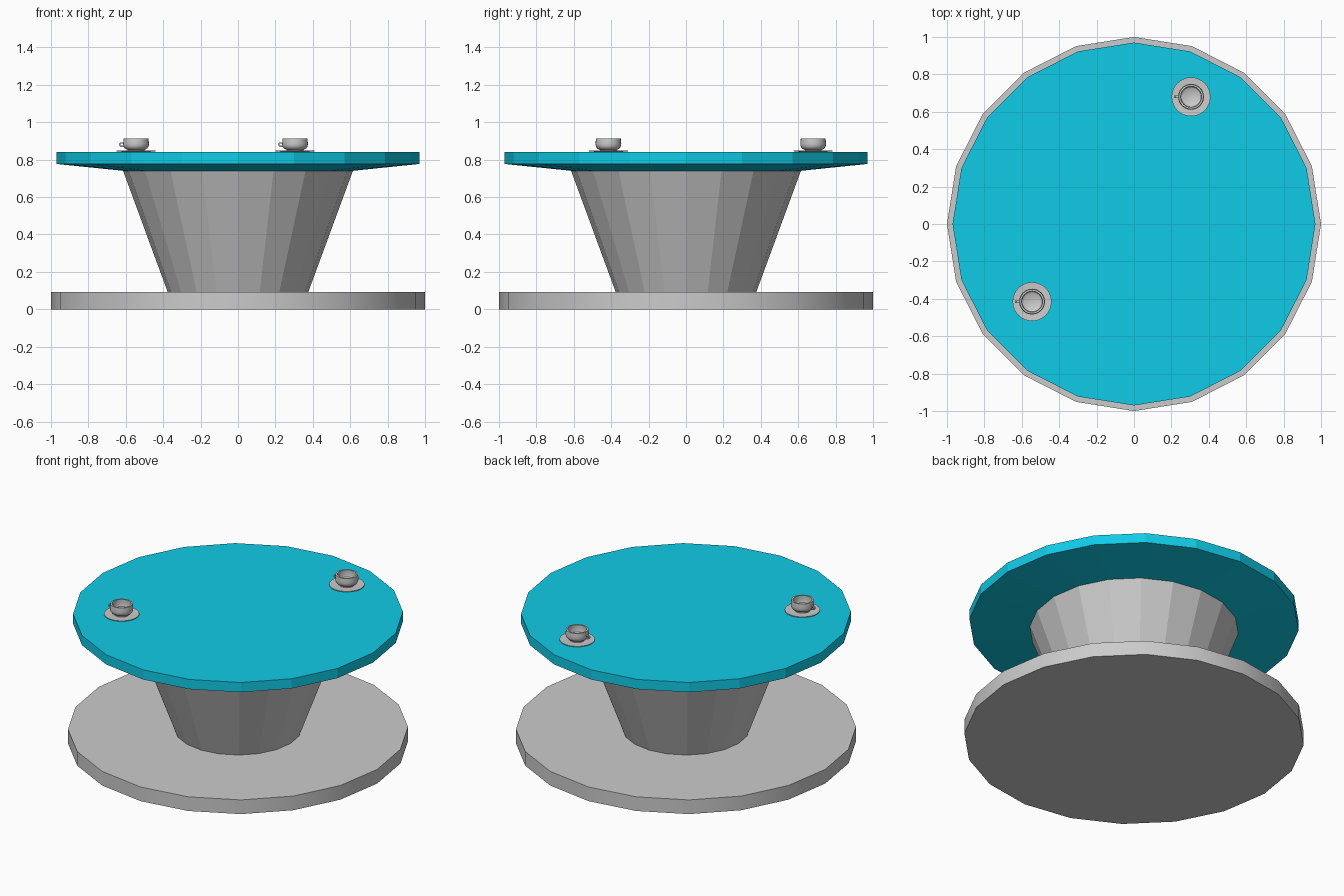
import bpy, bmesh
from math import cos, sin, pi, radians

if "Cube" in bpy.data.objects:
    bpy.data.objects.remove(bpy.data.objects["Cube"])

def make_object(name, bm, mat=None, smooth=None):
    bmesh.ops.recalc_face_normals(bm, faces=bm.faces)
    mesh = bpy.data.meshes.new(name)
    bm.to_mesh(mesh)
    bm.free()
    ob = bpy.data.objects.new(name, mesh)
    bpy.context.collection.objects.link(ob)
    if mat:
        mesh.materials.append(mat)
    if smooth:
        bpy.ops.object.select_all(action='DESELECT')
        ob.select_set(True)
        bpy.context.view_layer.objects.active = ob
        bpy.ops.object.shade_smooth_by_angle(angle=radians(smooth))
    return ob

def lathe(name, profile, sides, mat=None, smooth=None):
    """Revolve (radius, z) points about z and cap both ends."""
    bm = bmesh.new()
    rings = [[bm.verts.new((r * cos(2 * pi * i / sides), r * sin(2 * pi * i / sides), z))
              for i in range(sides)] for r, z in profile]
    for a, b in zip(rings, rings[1:]):
        for i in range(sides):
            j = (i + 1) % sides
            bm.faces.new((a[i], a[j], b[j], b[i]))
    bm.faces.new(rings[0][::-1])
    bm.faces.new(rings[-1])
    return make_object(name, bm, mat, smooth)

def sweep_handle(name):
    """Square-section C loop on the -x side of the cup."""
    bm = bmesh.new()
    path = [(-0.055, 0.893), (-0.083, 0.893), (-0.09, 0.886),
            (-0.09, 0.876), (-0.083, 0.869), (-0.055, 0.869)]
    inner = [(-0.055, 0.887), (-0.081, 0.887), (-0.084, 0.884),
             (-0.084, 0.878), (-0.081, 0.875), (-0.055, 0.875)]
    rings = []
    for (xo, zo), (xi, zi) in zip(path, inner):
        rings.append([bm.verts.new(p) for p in
                      ((xo, -0.007, zo), (xo, 0.007, zo), (xi, 0.007, zi), (xi, -0.007, zi))])
    for a, b in zip(rings, rings[1:]):
        for i in range(4):
            j = (i + 1) % 4
            bm.faces.new((a[i], a[j], b[j], b[i]))
    bm.faces.new(rings[0])
    bm.faces.new(rings[-1])
    return make_object(name, bm)

teal = bpy.data.materials.new("teal")
teal.diffuse_color = (0.005, 0.6, 0.8, 1)
teal.use_nodes = True
teal.node_tree.nodes["Principled BSDF"].inputs["Base Color"].default_value = teal.diffuse_color

# Base disc, flared pedestal and table top
lathe("base", [(1.0, 0), (1.0, 0.092)], 20, smooth=30)
lathe("pedestal", [(0.375, 0.09), (0.615, 0.742)], 20)
lathe("table_top", [(0.61, 0.74), (0.97, 0.777), (0.97, 0.84)], 20, teal)

# Two cups on saucers
for n, (x, y) in enumerate([(0.305, 0.68), (-0.545, -0.415)], 1):
    saucer = lathe(f"saucer_{n}", [(0.06, 0.8405), (0.104, 0.845), (0.104, 0.849),
                                   (0.06, 0.8455)], 32, smooth=30)
    cup = lathe(f"cup_{n}", [(0.045, 0.845), (0.045, 0.852), (0.06, 0.860), (0.067, 0.871), (0.069, 0.885),
                             (0.066, 0.914), (0.056, 0.914), (0.058, 0.885),
                             (0.054, 0.869), (0.042, 0.861)], 24, smooth=35)
    handle = sweep_handle(f"cup_handle_{n}")
    for ob in (saucer, cup, handle):
        ob.location = (x, y, 0)
